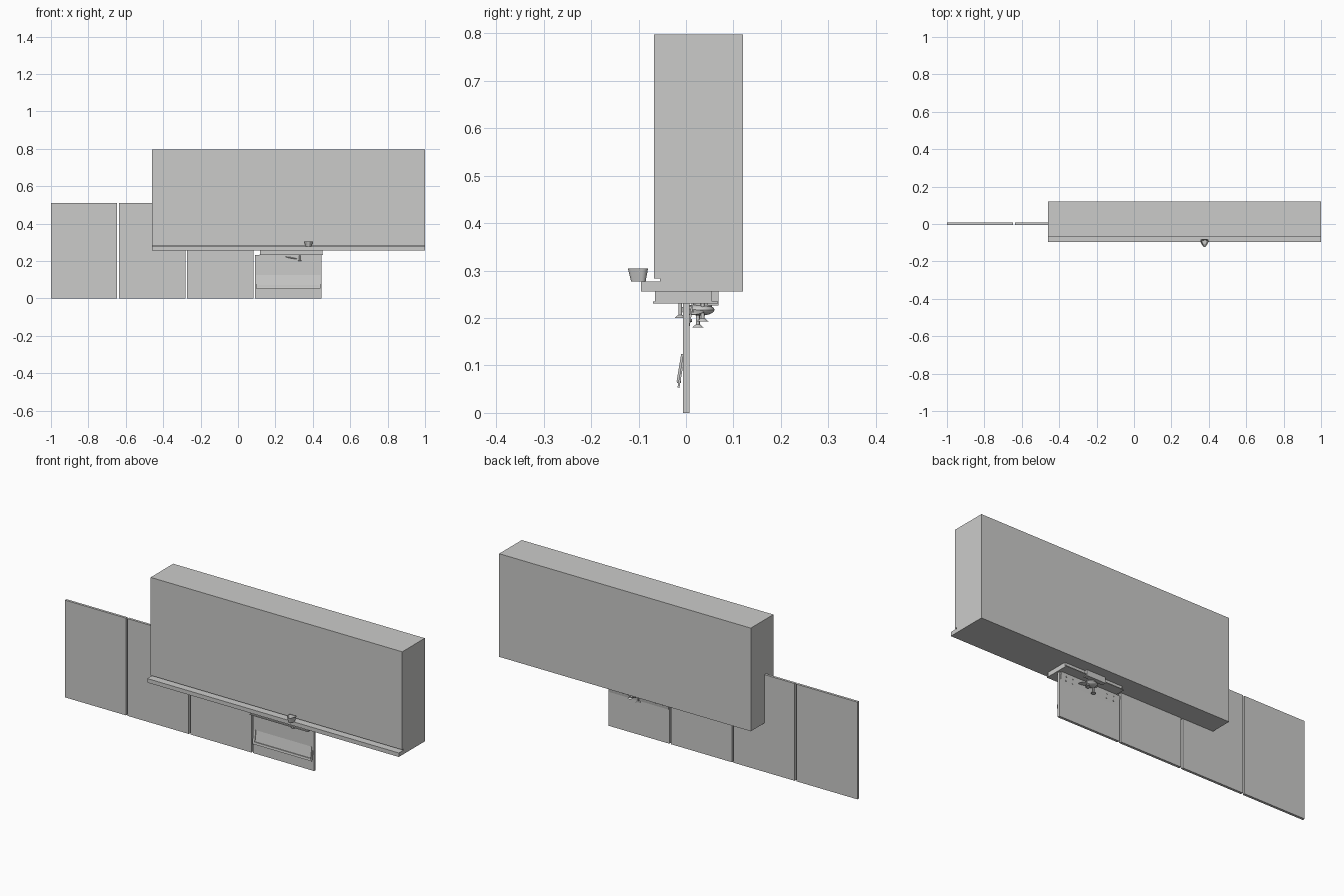
import bpy, bmesh, math
from mathutils import Vector, Matrix

cube = bpy.data.objects.get("Cube")
if cube:
    bpy.data.objects.remove(cube)

grey = bpy.data.materials.new("light grey")
grey.use_nodes = True
GREY = (0.6, 0.6, 0.59, 1)
grey.diffuse_color = GREY
grey.node_tree.nodes["Principled BSDF"].inputs["Base Color"].default_value = GREY


def finish(name, bm, smooth=False):
    bmesh.ops.recalc_face_normals(bm, faces=bm.faces)
    mesh = bpy.data.meshes.new(name)
    bm.to_mesh(mesh)
    bm.free()
    mesh.materials.append(grey)
    obj = bpy.data.objects.new(name, mesh)
    bpy.context.collection.objects.link(obj)
    if smooth:
        bpy.ops.object.select_all(action='DESELECT')
        obj.select_set(True)
        bpy.context.view_layer.objects.active = obj
        bpy.ops.object.shade_smooth_by_angle(angle=math.radians(35))
    return obj


def box(name, x, y, z, tilt=0):
    """Box from (low, high) ranges, tilted about its own x axis."""
    bm = bmesh.new()
    size = [b - a for a, b in (x, y, z)]
    mid = [(a + b) / 2 for a, b in (x, y, z)]
    m = Matrix.Translation(mid) @ Matrix.Rotation(tilt, 4, 'X') @ Matrix.Diagonal((*size, 1))
    bmesh.ops.create_cube(bm, size=1, matrix=m)
    return finish(name, bm)


def rod(name, start, end, r1, r2=None, sides=16):
    """Cylinder or cone between two points."""
    a, b = Vector(start), Vector(end)
    d = b - a
    bm = bmesh.new()
    m = Matrix.Translation((a + b) / 2) @ d.to_track_quat('Z', 'Y').to_matrix().to_4x4()
    bmesh.ops.create_cone(bm, cap_ends=True, segments=sides, radius1=r1,
                          radius2=r1 if r2 is None else r2, depth=d.length, matrix=m)
    return finish(name, bm, True)


def ball(name, centre, scale, tilt=0):
    bm = bmesh.new()
    m = Matrix.Translation(centre) @ Matrix.Rotation(tilt, 4, 'Y') @ Matrix.Diagonal((*scale, 1))
    bmesh.ops.create_uvsphere(bm, u_segments=20, v_segments=12, radius=1, matrix=m)
    return finish(name, bm, True)


# Long cabinet with a ledge and a groove along its front foot
profile = [(-.095, .256), (.12, .256), (.12, .797), (-.067, .797),
           (-.067, .283), (-.055, .283), (-.055, .277), (-.095, .277)]
bm = bmesh.new()
face = bm.faces.new([bm.verts.new((-.46, y, z)) for y, z in profile])
ext = bmesh.ops.extrude_face_region(bm, geom=[face])
bmesh.ops.translate(bm, vec=(1.46, 0, 0),
                    verts=[v for v in ext["geom"] if isinstance(v, bmesh.types.BMVert)])
finish("cabinet", bm)

# Row of thin upright panels, the last one short
for i in range(4):
    x = -1 + i * .364
    box(f"panel_{i + 1}", (x, x + .354), (-.006, .007), (0, .232 if i == 3 else .51))

# Rounded triangular cup on the ledge
bm = bmesh.new()
rings = []
for z, s in ((.277, .72), (.304, 1), (.304, .88), (.282, .62)):
    ring = []
    for k in range(48):
        t = math.tau * k / 48
        corner = math.radians(30 + 120 * round((math.degrees(t) - 30) / 120))
        px = .013 * math.cos(corner) + .0115 * math.cos(t)
        py = .013 * math.sin(corner) + .0115 * math.sin(t)
        ring.append(bm.verts.new((.377 + s * px, -.098 + s * py, z)))
    rings.append(ring)
for low, high in zip(rings, rings[1:]):
    for k in range(48):
        n = (k + 1) % 48
        bm.faces.new((low[k], low[n], high[n], high[k]))
bm.faces.new(rings[0])
bm.faces.new(rings[-1])
finish("cup", bm, True)

# Mounting tray under the cabinet
box("mounting_block", (.117, .453), (-.065, .055), (.235, .256))
box("mounting_plate", (.115, .455), (-.07, .067), (.231, .235))

# Leaning board that passes through the last panel, with a lipped rest
TILT = -math.radians(9.5)
box("leaning_board", (.095, .44), (-.003, .001), (.052, .232), TILT)
box("rest_shelf", (.105, .435), (-.019, -.011), (.063, .068))
for side, x in (("right", .105), ("left", .43)):
    box(f"rest_arm_{side}", (x, x + .005), (-.015, -.007), (.065, .124), TILT)

# Rows of small fixings on the back of the board
for x in (.13, .17, .37, .41):
    for z in (.195, .215):
        y = .001 + (z - .142) * math.tan(-TILT)
        rod("board_fixing", (x, y, z), (x, y + .003, z), .003, sides=10)

# Swivel joint with its tilted dish
rod("joint_post", (.28, .035, .236), (.28, .035, .212), .02)
ball("joint_ball", (.28, .03, .217), (.03, .03, .012))
ball("joint_dish", (.285, .015, .217), (.055, .026, .005), math.radians(10))
box("joint_bracket", (.225, .335), (.045, .068), (.226, .256))

# Clamp knobs hanging from the joint
for x, y, z in ((.26, .025, .18), (.3, .035, .193), (.33, -.012, .2)):
    rod("knob_stem", (x, y, .23), (x, y, z + .005), .004)
    rod("knob_head", (x, y, z + .006), (x, y, z), .005, .012)
